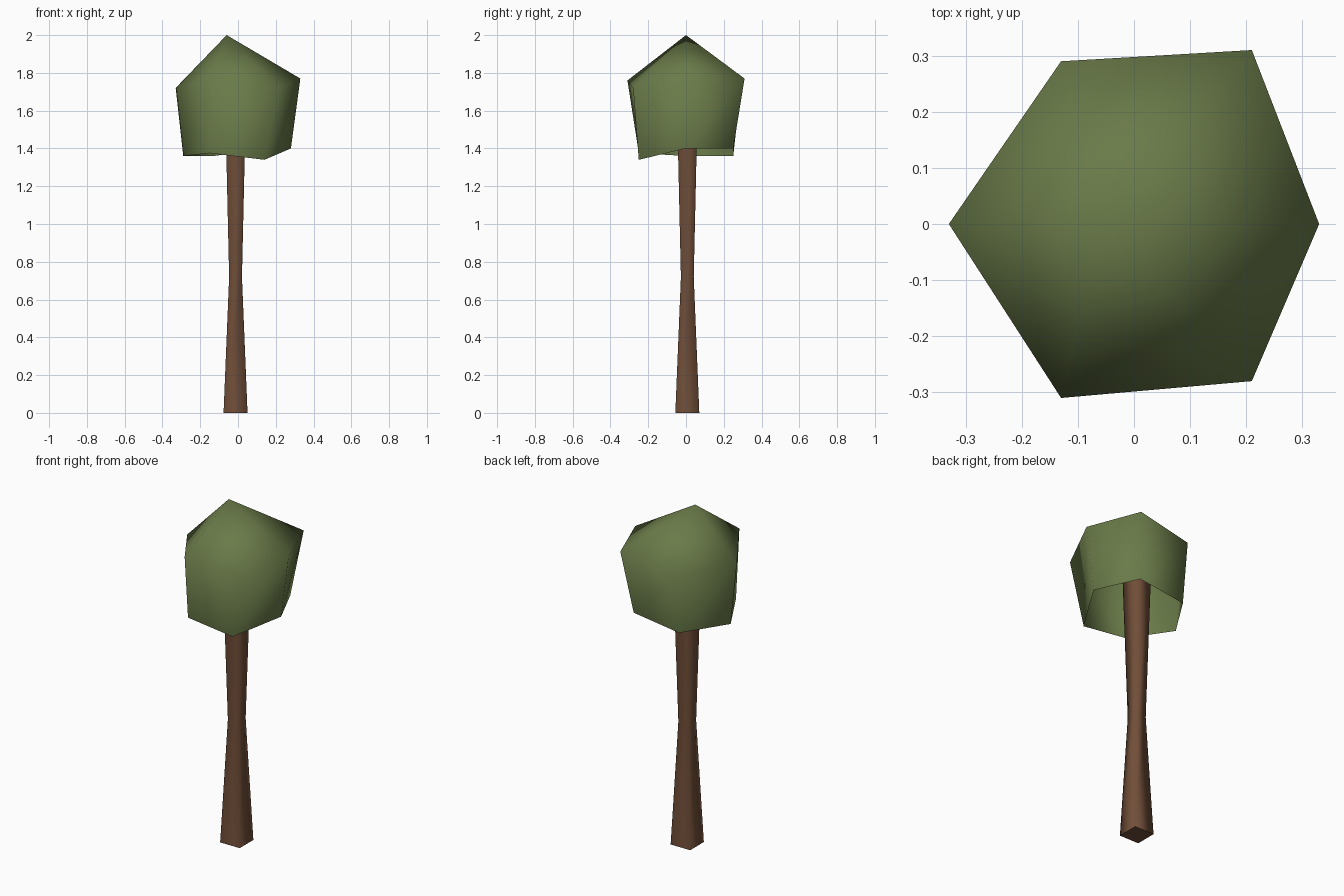
import bpy
import bmesh
from mathutils import Vector

cube = bpy.data.objects.get("Cube")
if cube:
    bpy.data.objects.remove(cube, do_unlink=True)


def make_material(name, color):
    mat = bpy.data.materials.new(name)
    mat.use_nodes = True
    mat.diffuse_color = (*color, 1)
    mat.node_tree.nodes["Principled BSDF"].inputs["Base Color"].default_value = (*color, 1)
    return mat


def bridge(bm, lower, upper):
    """Join two rings of equal length, both counter-clockwise from above."""
    count = len(lower)
    for i in range(count):
        j = (i + 1) % count
        bm.faces.new((lower[i], lower[j], upper[j], upper[i])).smooth = True


def finish(bm, name, mat):
    mesh = bpy.data.meshes.new(name)
    bm.to_mesh(mesh)
    bm.free()
    mesh.materials.append(mat)
    obj = bpy.data.objects.new(name, mesh)
    bpy.context.collection.objects.link(obj)
    return obj


leaf_green = make_material("leaf green", (0.145, 0.198, 0.067))
bark_brown = make_material("bark brown", (0.162, 0.076, 0.040))

# Trunk: square section, pinched near the middle, top hidden in the crown
bm = bmesh.new()
centre = Vector((-0.013, 0.007, 0))
corners = [(-1, -1), (1, -1), (1, 1), (-1, 1)]
rings = []
for height, width in [(0, 0.127), (0.72, 0.068), (1.6, 0.108)]:
    rings.append([bm.verts.new(centre + Vector((x * width / 2, y * width / 2, height)))
                  for x, y in corners])
for lower, upper in zip(rings, rings[1:]):
    bridge(bm, lower, upper)
bm.faces.new(reversed(rings[0]))
bm.faces.new(rings[-1])
finish(bm, "trunk", bark_brown)

# Crown: uneven six-sided shell, pointed on top and open below
bm = bmesh.new()
rim = [bm.verts.new(p) for p in [
    (0.28, 0, 1.40), (0.165, 0.25, 1.40), (-0.13, 0.25, 1.36),
    (-0.29, 0, 1.36), (-0.15, -0.25, 1.375), (0.14, -0.25, 1.34)]]
shoulder = [bm.verts.new(p) for p in [
    (0.33, 0, 1.77), (0.21, 0.31, 1.77), (-0.13, 0.29, 1.715),
    (-0.33, 0, 1.72), (-0.13, -0.31, 1.76), (0.21, -0.28, 1.72)]]
tip = bm.verts.new((-0.06, 0, 2))
bridge(bm, rim, shoulder)
for i, vert in enumerate(shoulder):
    bm.faces.new((vert, shoulder[(i + 1) % len(shoulder)], tip)).smooth = True
finish(bm, "crown", leaf_green)
